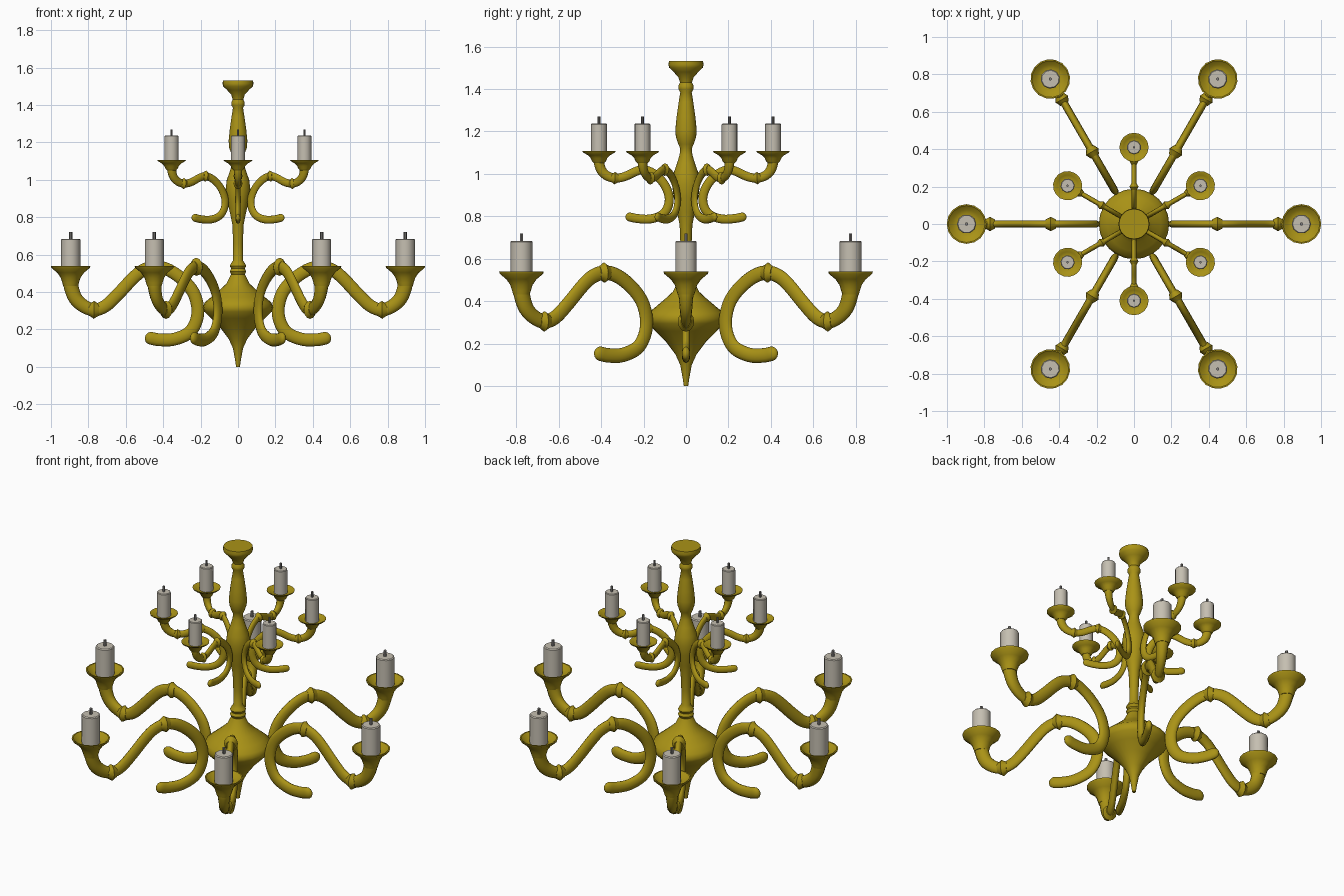
import bpy, bmesh
from math import sin, cos, pi, radians
from mathutils import Vector, Matrix

if "Cube" in bpy.data.objects:
    bpy.data.objects.remove(bpy.data.objects["Cube"])


def material(name, rgb):
    m = bpy.data.materials.new(name)
    m.diffuse_color = (*rgb, 1)
    m.use_nodes = True
    m.node_tree.nodes["Principled BSDF"].inputs["Base Color"].default_value = m.diffuse_color
    return m


GOLD = material("gold", (0.40, 0.29, 0.008))
WAX = material("wax", (0.56, 0.52, 0.44))
WICK = material("wick", (0.22, 0.21, 0.20))


def to_mesh(bm, name, mat, angle=40):
    bmesh.ops.recalc_face_normals(bm, faces=bm.faces)
    me = bpy.data.meshes.new(name)
    bm.to_mesh(me)
    bm.free()
    me.materials.append(mat)
    for p in me.polygons:
        p.use_smooth = True
    me.set_sharp_from_angle(angle=radians(angle))
    return me


def skin(bm, rings):
    # joins equal-sized rings of points and caps both ends
    vs = [[bm.verts.new(p) for p in ring] for ring in rings]
    n = len(vs[0])
    for a, b in zip(vs, vs[1:]):
        for i in range(n):
            j = (i + 1) % n
            bm.faces.new((a[i], a[j], b[j], b[i]))
    bm.faces.new(vs[0])
    bm.faces.new(vs[-1])


def lathe(name, profile, sides, mat, x=0.0):
    bm = bmesh.new()
    skin(bm, [[(x + r * cos(2 * pi * i / sides), r * sin(2 * pi * i / sides), z)
               for i in range(sides)] for r, z in profile])
    return to_mesh(bm, name, mat)


def spline(pts, steps=4):
    # Catmull-Rom through the control points
    p = [Vector(q) for q in pts]
    p = [2 * p[0] - p[1]] + p + [2 * p[-1] - p[-2]]
    out = []
    for a, b, c, d in zip(p, p[1:], p[2:], p[3:]):
        for k in range(steps):
            t = k / steps
            out.append(0.5 * (2 * b + (c - a) * t + (2 * a - 5 * b + 4 * c - d) * t * t
                              + (3 * b - a - 3 * c + d) * t ** 3))
    return out + [p[-2]]


def arm(name, path, thick, flat, collars, sides=12):
    # flattened tube swept in the xz plane; thick in plane, flat across it
    c = spline([(x, 0, z) for x, z in path])
    n = len(c)
    bm = bmesh.new()
    rings = []

    def ring(p, tan, a, b):
        nor = Vector((-tan.z, 0, tan.x))
        return [p + nor * a * cos(2 * pi * i / sides) + Vector((0, b * sin(2 * pi * i / sides), 0))
                for i in range(sides)]

    for k, p in enumerate(c):
        tan = (c[min(k + 1, n - 1)] - c[max(k - 1, 0)]).normalized()
        out = max(0, 1 - k / 16)      # rounder and thicker under the cup
        rings.append(ring(p, tan, thick * (1 + 0.2 * out), flat + (thick * 1.15 - flat) * out))
    for f in (0.35, 0.7, 0.95):       # rounded tip
        s = (1 - f * f) ** 0.5
        rings.append(ring(p + tan * thick * f, tan, thick * s, flat * s))
    skin(bm, rings)
    # decorative collars at chosen control points
    for idx in collars:
        k = idx * 4
        tan = (c[k + 1] - c[k - 1]).normalized()
        prof = [(-0.8, 0.9), (-0.3, 1.2), (0, 1.42), (0.3, 1.2), (0.8, 0.9)]
        skin(bm, [ring(c[k] + tan * thick * t, tan, thick * r, max(flat * 1.1, thick * 0.8) * r)
                  for t, r in prof])
    return to_mesh(bm, name, GOLD, 50)


def place(me, name, angle):
    ob = bpy.data.objects.new(name, me)
    ob.rotation_euler.z = angle
    bpy.context.collection.objects.link(ob)


def tier(label, path, thick, flat, collars, x, cup, candle, start):
    # one ring of six arms, each with a cup, a candle and a wick
    r, z0, z1 = cup
    h = z1 - z0
    cup_profile = [(thick * 1.15, z0 - 0.2 * h), (0.42 * r, z0), (0.5 * r, z0 + 0.3 * h),
                   (0.68 * r, z0 + 0.6 * h), (0.97 * r, z0 + 0.88 * h), (r, z1),
                   (0.93 * r, z1), (0.72 * r, z1 - 0.22 * h), (0.52 * r, z1 - 0.3 * h)]
    cr, ct, wt = candle
    parts = {
        "arm": arm(label + "_arm", path, thick, flat, collars),
        "cup": lathe(label + "_cup", cup_profile, 16, GOLD, x),
        "candle": lathe(label + "_candle", [(cr, z1 - 0.35 * h), (cr, ct - 0.1 * cr),
                                            (cr * 0.9, ct)], 10, WAX, x),
        "wick": lathe(label + "_wick", [(cr * 0.17, ct - 0.01), (cr * 0.17, wt)], 6, WICK, x),
    }
    for i in range(6):
        for part, me in parts.items():
            place(me, f"{label}_{part}_{i + 1}", start + i * pi / 3)


# turned central column
column = [(0.01, 0), (0.016, 0.04), (0.027, 0.10), (0.05, 0.15), (0.095, 0.21), (0.145, 0.26),
          (0.18, 0.295), (0.188, 0.318), (0.178, 0.345), (0.145, 0.372), (0.10, 0.41),
          (0.062, 0.445), (0.042, 0.485), (0.036, 0.495), (0.044, 0.51), (0.036, 0.525),
          (0.044, 0.54), (0.036, 0.555), (0.026, 0.57), (0.026, 0.66), (0.03, 0.76),
          (0.042, 0.82), (0.058, 0.89), (0.066, 0.95), (0.06, 1.0), (0.042, 1.05),
          (0.03, 1.09), (0.027, 1.12), (0.036, 1.14), (0.048, 1.175), (0.05, 1.21),
          (0.044, 1.27), (0.034, 1.34), (0.027, 1.385), (0.036, 1.40), (0.036, 1.415),
          (0.028, 1.43), (0.036, 1.455), (0.058, 1.48), (0.079, 1.50), (0.083, 1.515),
          (0.08, 1.532)]
place(lathe("column", column, 24, GOLD), "column", 0)

# large lower ring
tier("lower",
     [(0.895, 0.46), (0.89, 0.42), (0.868, 0.365), (0.825, 0.325), (0.77, 0.305), (0.71, 0.325),
      (0.645, 0.385), (0.565, 0.47), (0.51, 0.515), (0.445, 0.535), (0.375, 0.52), (0.30, 0.47),
      (0.24, 0.40), (0.215, 0.315), (0.225, 0.24), (0.265, 0.18), (0.345, 0.147), (0.42, 0.145),
      (0.465, 0.153)],
     0.034, 0.02, (4, 9), 0.895, (0.106, 0.45, 0.54), (0.052, 0.685, 0.72), 0)

# small upper ring
tier("upper",
     [(0.41, 1.065), (0.407, 1.04), (0.395, 1.012), (0.37, 0.99), (0.335, 0.98), (0.29, 0.987),
      (0.24, 1.01), (0.20, 1.02), (0.15, 1.0), (0.105, 0.955), (0.08, 0.895), (0.087, 0.84),
      (0.12, 0.803), (0.175, 0.787), (0.23, 0.79), (0.265, 0.797)],
     0.021, 0.013, (4, 7), 0.41, (0.078, 1.06, 1.107), (0.038, 1.237, 1.27), pi / 6)
